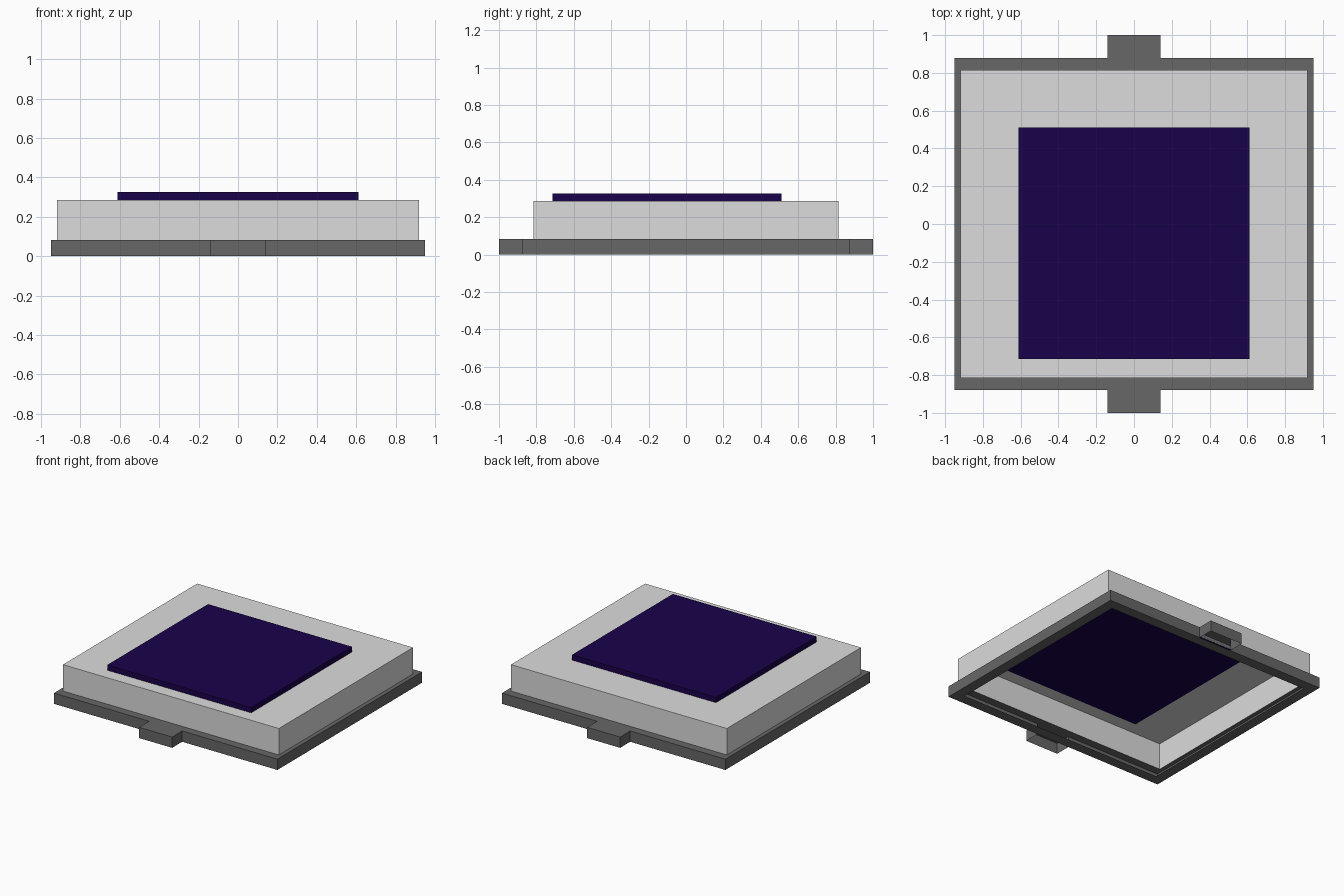
import bpy
import bmesh

old = bpy.data.objects.get("Cube")
if old:
    bpy.data.objects.remove(old, do_unlink=True)


def material(name, rgb):
    mat = bpy.data.materials.new(name)
    mat.use_nodes = True
    colour = (*rgb, 1)
    mat.diffuse_color = colour
    mat.node_tree.nodes["Principled BSDF"].inputs["Base Color"].default_value = colour
    return mat


def rect(hx, hy, z, y=0):
    """Rectangle of half width hx and half depth hy, centred at y."""
    return [(sx * hx, y + sy * hy, z)
            for sx, sy in ((-1, -1), (1, -1), (1, 1), (-1, 1))]


def loft(name, mat, loops, top=False, bottom=False):
    """Join matching outlines from first to last."""
    bm = bmesh.new()
    rings = [[bm.verts.new(p) for p in loop] for loop in loops]
    for a, b in zip(rings, rings[1:]):
        for i in range(len(a)):
            j = (i + 1) % len(a)
            bm.faces.new((a[i], a[j], b[j], b[i]))
    if top:
        bm.faces.new(rings[-1])
    if bottom:
        bm.faces.new(rings[0][::-1])
    mesh = bpy.data.meshes.new(name)
    bm.to_mesh(mesh)
    bm.free()
    mesh.materials.append(mat)
    obj = bpy.data.objects.new(name, mesh)
    bpy.context.collection.objects.link(obj)


dark_grey = material("dark_grey", (0.135, 0.135, 0.135))
light_grey = material("light_grey", (0.715, 0.715, 0.715))
purple = material("deep_purple", (0.0095, 0.0005, 0.068))

RIM = 0.083               # top of the base frame
COVER = 0.286             # top of the cover
FX, FY = 0.95, 0.878      # frame half size
CX, CY = 0.918, 0.815     # cover half size
TAB = 0.14                # tab half width
INSET = 0.08              # width of the underside rim


def frame_outline(z):
    """Frame edge including both tabs, counter-clockwise."""
    half = [(-FX, -FY), (-TAB, -FY), (-TAB, -1), (TAB, -1), (TAB, -FY), (FX, -FY)]
    return [(s * x, s * y, z) for s in (1, -1) for x, y in half]


# Hollow base frame: outer wall around the tabs, top ledge and underside rim
loft("frame_wall", dark_grey, [frame_outline(0), frame_outline(RIM)])
loft("frame_ledge", dark_grey, [rect(FX, FY, RIM), rect(CX, CY, RIM)])
loft("frame_underside", dark_grey,
     [rect(FX - INSET, FY - INSET, 0), rect(FX, FY, 0)])

# Tab tops, hollow below
depth = (1 - FY) / 2
for name, side in (("front_tab", -1), ("back_tab", 1)):
    loft(name, dark_grey, [rect(TAB, depth, RIM, side * (1 - depth))], top=True)

# Thin cover standing on the ledge, open underneath
loft("cover", light_grey, [rect(CX, CY, RIM), rect(CX, CY, COVER)], top=True)

# Raised panel, set toward the front, showing through below
loft("top_panel", purple,
     [rect(0.612, 0.612, z, -0.102) for z in (COVER - 0.001, 0.327)],
     top=True, bottom=True)
